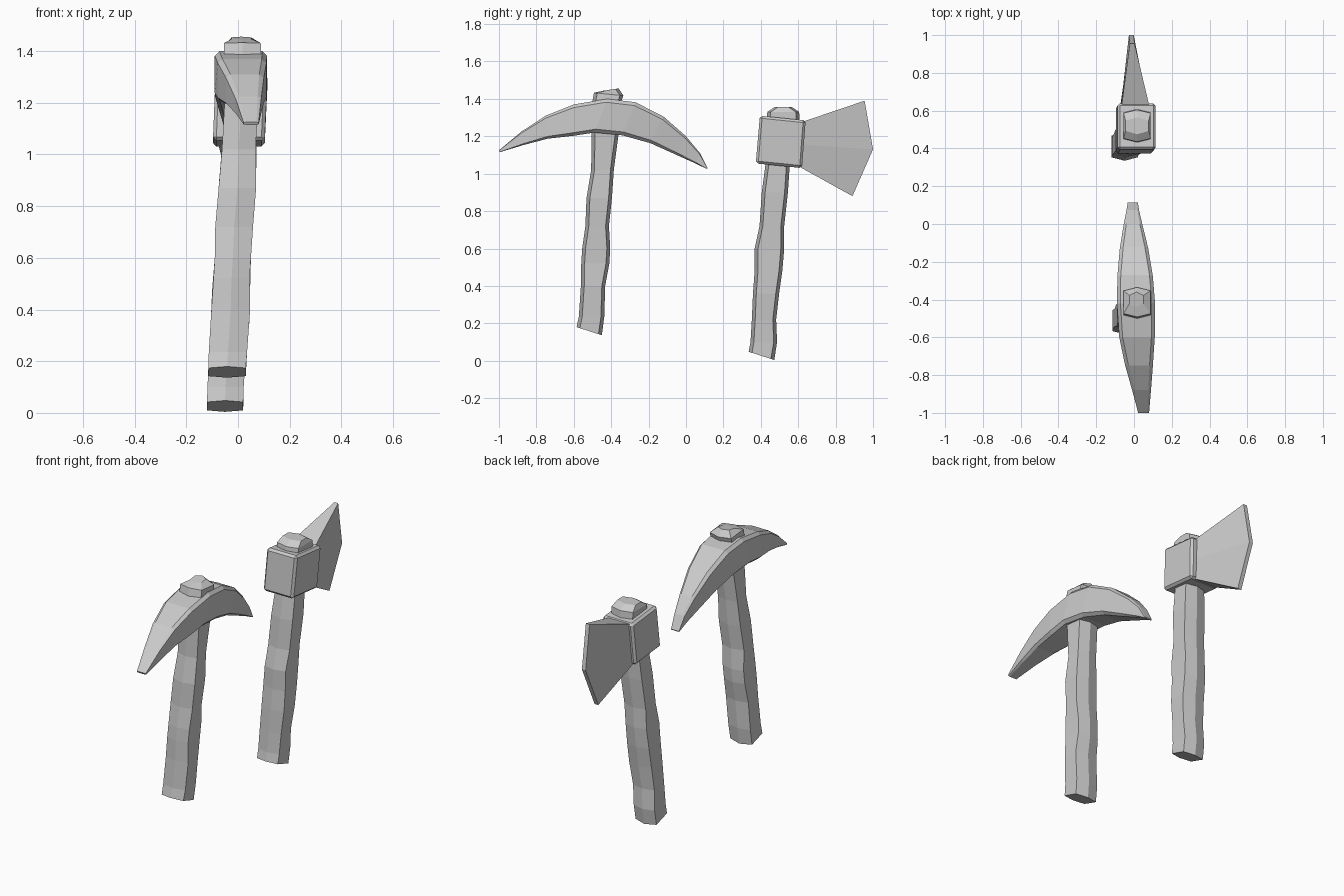
import bpy, bmesh
from mathutils import Vector


def loft(name, rings, bevel=0.0):
    """Skin closed rings of equal point count and cap both ends."""
    bm = bmesh.new()
    vs = [[bm.verts.new(p) for p in r] for r in rings]
    n = len(vs[0])
    for a, b in zip(vs, vs[1:]):
        for i in range(n):
            j = (i + 1) % n
            bm.faces.new((a[i], a[j], b[j], b[i]))
    bm.faces.new(vs[0][::-1])
    bm.faces.new(vs[-1])
    bmesh.ops.recalc_face_normals(bm, faces=bm.faces)
    me = bpy.data.meshes.new(name)
    bm.to_mesh(me)
    bm.free()
    ob = bpy.data.objects.new(name, me)
    bpy.context.collection.objects.link(ob)
    if bevel:
        m = ob.modifiers.new("edge_bevel", 'BEVEL')
        m.width = bevel
        m.segments = 1
    return ob


def hex_ring(z, y0, y1, x0, x1, slope=0.0):
    """Six-sided handle section with a ridge at front and back."""
    xc, yc, d = (x0 + x1) / 2, (y0 + y1) / 2, 0.018
    pts = [(xc, y0), (x1, y0 + d), (x1, y1 - d), (xc, y1), (x0, y1 - d), (x0, y0 + d)]
    return [(x, y, z + slope * (y - yc)) for x, y in pts]


# Pickaxe handle
loft("pickaxe_handle", [hex_ring(*s) for s in [
    (0.158, -0.585, -0.45, -0.115, 0.03, -0.32),
    (0.235, -0.573, -0.437, -0.113, 0.035),
    (0.40, -0.562, -0.432, -0.103, 0.047),
    (0.52, -0.560, -0.410, -0.095, 0.045),
    (0.60, -0.555, -0.405, -0.090, 0.050),
    (0.72, -0.538, -0.412, -0.088, 0.058),
    (0.87, -0.532, -0.396, -0.075, 0.070),
    (1.02, -0.507, -0.386, -0.062, 0.068),
    (1.20, -0.505, -0.362, -0.052, 0.078),
    (1.39, -0.50, -0.345, -0.055, 0.09),
    (1.425, -0.492, -0.335, -0.055, 0.088, -0.1),
    (1.450, -0.44, -0.36, -0.025, 0.05, 0.15)]])

# Axe handle
loft("axe_handle", [hex_ring(*s) for s in [
    (0.026, 0.335, 0.472, -0.12, 0.02, -0.32),
    (0.10, 0.345, 0.487, -0.118, 0.022),
    (0.22, 0.352, 0.482, -0.113, 0.03),
    (0.36, 0.358, 0.498, -0.105, 0.045),
    (0.48, 0.367, 0.515, -0.10, 0.047),
    (0.60, 0.367, 0.525, -0.09, 0.05),
    (0.72, 0.393, 0.525, -0.085, 0.058),
    (0.90, 0.405, 0.545, -0.073, 0.07),
    (1.05, 0.425, 0.555, -0.06, 0.072),
    (1.28, 0.43, 0.608, -0.055, 0.088),
    (1.33, 0.435, 0.605, -0.055, 0.088),
    (1.357, 0.475, 0.565, -0.045, 0.078)]])

# Pickaxe head: (top y, top z, bottom y, bottom z, x min, x max)
head = []
for yt, zt, yb, zb, x0, x1 in [
        (-1.0, 1.125, -0.995, 1.115, 0.022, 0.08),
        (-0.88, 1.225, -0.87, 1.153, -0.01, 0.09),
        (-0.75, 1.31, -0.74, 1.187, -0.047, 0.10),
        (-0.60, 1.37, -0.60, 1.203, -0.078, 0.11),
        (-0.42, 1.40, -0.49, 1.22, -0.09, 0.112),
        (-0.27, 1.382, -0.34, 1.205, -0.088, 0.10),
        (-0.12, 1.305, -0.19, 1.163, -0.075, 0.075),
        (0.0, 1.20, -0.05, 1.10, -0.055, 0.045),
        (0.075, 1.11, 0.05, 1.055, -0.04, 0.027),
        (0.115, 1.03, 0.112, 1.025, -0.033, 0.02)]:
    t, b = Vector((0, yt, zt)), Vector((0, yb, zb))
    cx = min(0.018, (x1 - x0) * 0.14)
    ring = []
    for x, k in [(x0 + cx, 0), (x1 - cx, 0), (x1, .1), (x1, .9),
                 (x1 - cx, 1), (x0 + cx, 1), (x0, .9), (x0, .1)]:
        p = b.lerp(t, k)
        ring.append((x, p.y, p.z))
    head.append(ring)
loft("pickaxe_head", head)


def quad(z_front, z_back, y0, y1, x0, x1):
    return [(x0, y0, z_front), (x1, y0, z_front), (x1, y1, z_back), (x0, y1, z_back)]


# Axe socket block
loft("axe_socket", [quad(1.055, 1.03, 0.373, 0.62, -0.097, 0.103),
                    quad(1.31, 1.285, 0.395, 0.64, -0.087, 0.115)], 0.013)

# Axe blade: wedge from the socket face to a three-point cutting edge
loft("axe_blade", [
    [(x0, y, z), (x1, y, z), (e1, ye, ze), (e0, ye, ze)]
    for x0, x1, y, z, e0, e1, ye, ze in [
        (-0.075, 0.07, 0.61, 1.035, -0.035, -0.01, 0.89, 0.88),
        (-0.07, 0.075, 0.62, 1.155, -0.027, -0.002, 1.0, 1.13),
        (-0.065, 0.08, 0.63, 1.28, -0.022, 0.003, 0.955, 1.39)]])
